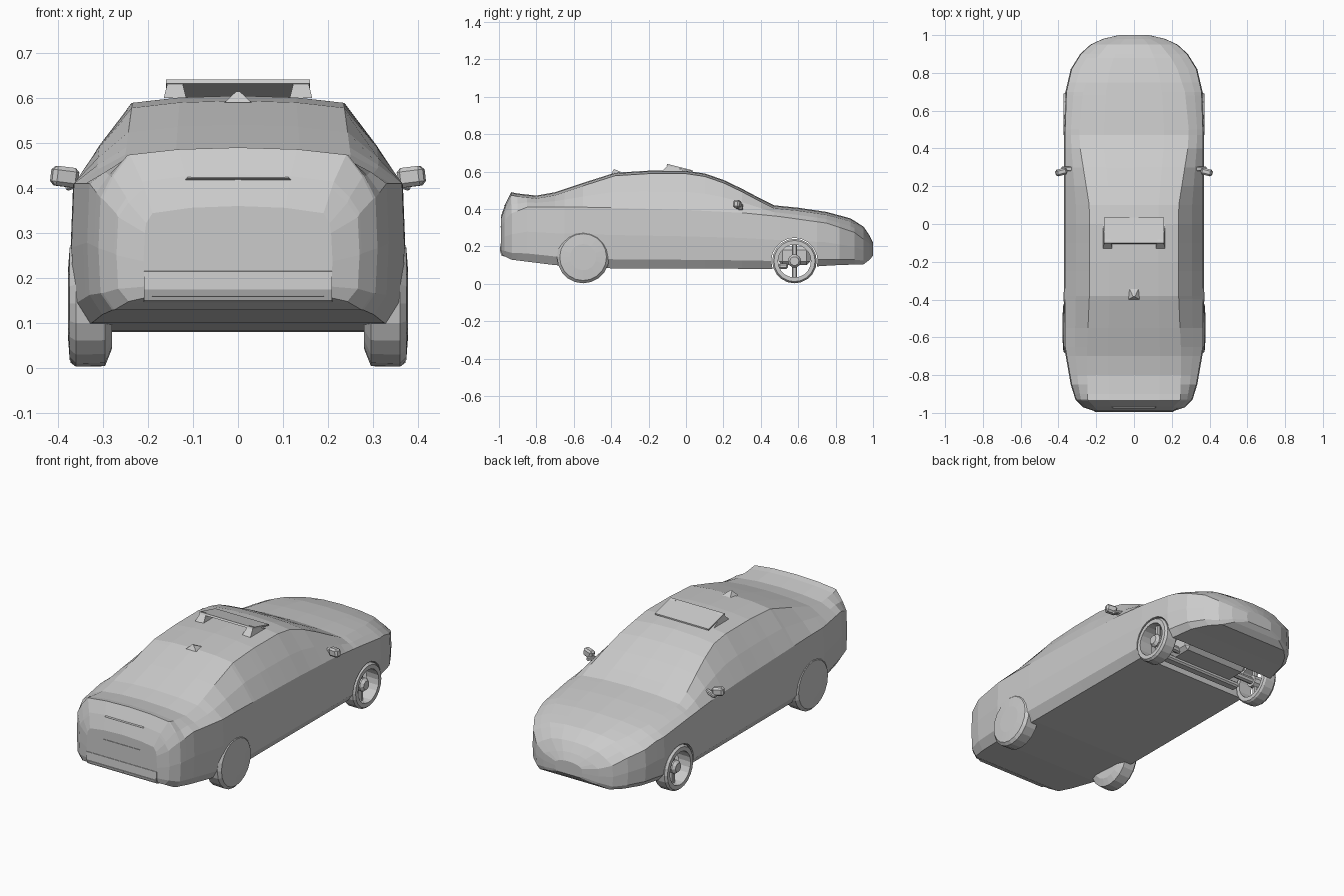
import bpy, bmesh, math
from mathutils import Matrix, Vector

cube = bpy.data.objects.get("Cube")
if cube:
    bpy.data.objects.remove(cube, do_unlink=True)

paint = bpy.data.materials.new("plain_grey")
paint.use_nodes = True
GREY = (0.6, 0.6, 0.6, 1)
paint.diffuse_color = GREY
paint.node_tree.nodes["Principled BSDF"].inputs["Base Color"].default_value = GREY


def finish(name, bm):
    bmesh.ops.recalc_face_normals(bm, faces=bm.faces)
    mesh = bpy.data.meshes.new(name)
    bm.to_mesh(mesh)
    bm.free()
    mesh.materials.append(paint)
    obj = bpy.data.objects.new(name, mesh)
    bpy.context.collection.objects.link(obj)
    return obj


def box(name, centre, size, bevel=0.0, tilt=0.0):
    bm = bmesh.new()
    bmesh.ops.create_cube(bm, size=1)
    bmesh.ops.scale(bm, vec=size, verts=bm.verts)
    if bevel:
        bmesh.ops.bevel(bm, geom=bm.edges[:], offset=bevel, segments=1, affect='EDGES')
    bmesh.ops.transform(bm, matrix=Matrix.Translation(centre) @ Matrix.Rotation(tilt, 4, 'X'),
                        verts=bm.verts)
    return finish(name, bm)


def turned(name, profile, y, z, closed=False, sides=20):
    """Turn (x, radius) points about an axle along x."""
    bm = bmesh.new()
    rings = []
    for x, r in profile:
        rings.append([bm.verts.new((x, y + r * math.cos(k * math.tau / sides),
                                    z + r * math.sin(k * math.tau / sides))) for k in range(sides)])
    pairs = list(zip(rings, rings[1:]))
    if closed:
        pairs.append((rings[-1], rings[0]))
    else:
        bm.faces.new(rings[0])
        bm.faces.new(rings[-1])
    for a, b in pairs:
        for k in range(sides):
            j = (k + 1) % sides
            bm.faces.new((a[k], a[j], b[j], b[k]))
    return finish(name, bm)


def prism(name, outline, half_width, taper=1.0):
    """Extrude a (y, z) outline across x, the upper points narrowed by taper."""
    bm = bmesh.new()
    low = min(z for y, z in outline)
    sides = [[bm.verts.new((s * half_width * (1 if z == low else taper), y, z))
              for y, z in outline] for s in (-1, 1)]
    for ring in sides:
        bm.faces.new(ring)
    n = len(outline)
    for k in range(n):
        j = (k + 1) % n
        bm.faces.new((sides[0][k], sides[0][j], sides[1][j], sides[1][k]))
    return finish(name, bm)


def along(keys, y):
    for (a, va), (b, vb) in zip(keys, keys[1:]):
        if y <= b:
            return va + (vb - va) * max(0, (y - a) / (b - a))
    return keys[-1][1]


# Body shape: value along y, tail to nose
WIDTH = [(-.99, .21), (-.97, .27), (-.93, .31), (-.85, .335), (-.65, .37), (-.4, .372), (.5, .37),
         (.7, .363), (.82, .335), (.9, .285), (.95, .23), (.98, .165), (1, .08)]
BOTTOM = [(-.99, .16), (-.94, .13), (-.7, .1), (-.4, .083), (.5, .08), (.8, .1), (.96, .105), (1, .15)]
SHOULDER = [(-.99, .3), (-.95, .37), (-.85, .41), (-.5, .41), (0, .395), (.3, .38), (.5, .36),
            (.75, .325), (.9, .275), (1, .2)]
TOP_WIDTH = [(-.99, .19), (-.93, .245), (-.7, .25), (-.35, .235), (.1, .237), (.4, .285), (.5, .29),
             (.7, .27), (.85, .22), (.95, .14), (1, .05)]
TOP = [(-.99, .36), (-.965, .43), (-.935, .49), (-.9, .483), (-.8, .472), (-.7, .49), (-.55, .54),
       (-.38, .594), (-.2, .605), (0, .605), (.1, .59), (.2, .556), (.3, .508), (.4, .455), (.47, .42),
       (.6, .407), (.75, .385), (.88, .35), (.95, .305), (.98, .26), (1, .22)]


def half_section(y):
    w, zb, zs, tw, zt = (along(k, y) for k in (WIDTH, BOTTOM, SHOULDER, TOP_WIDTH, TOP))
    crown = min(.016, (zt - zs) * .3)
    ze = zt - crown
    return [(0, zb), (w * .9, zb), (w * .985, zb + (zs - zb) * .15), (w, zb + (zs - zb) * .55),
            (w * .985, zs), ((w + tw) / 2 + .004, (zs + ze) / 2), (tw, ze),
            (tw * .55, zt - crown * .25), (0, zt)]


stations = sorted({y for keys in (WIDTH, TOP) for y, v in keys} | {-.25, -.1, .68})
bm = bmesh.new()
rings = []
for y in stations:
    half = half_section(y)
    loop = half + [(-x, z) for x, z in half[-2:0:-1]]
    rings.append([bm.verts.new((x, y, z)) for x, z in loop])
for a, b in zip(rings, rings[1:]):
    for k in range(len(a)):
        j = (k + 1) % len(a)
        bm.faces.new((a[k], a[j], b[j], b[k]))
bm.faces.new(rings[0])
bm.faces.new(rings[-1])
body = finish("body", bm)

# Open front wheel bay across the body
FRONT_Y, FRONT_Z = .58, .122
bay = turned("wheel_bay_cutter", [(-.5, .124), (.5, .124)], FRONT_Y, FRONT_Z)
bay.hide_render = True
cut = body.modifiers.new("wheel_bay", 'BOOLEAN')
cut.operation = 'DIFFERENCE'
cut.solver = 'EXACT'
cut.object = bay
bpy.context.view_layer.objects.active = body
bpy.ops.object.modifier_apply(modifier=cut.name)
bpy.data.objects.remove(bay, do_unlink=True)

# Front subframe and axle inside the bay
box("front_subframe", (0, FRONT_Y, .15), (.4, .17, .1), .02)
box("front_crossmember", (0, FRONT_Y - .06, .095), (.5, .05, .03), .008)
turned("front_axle", [(-.31, .018), (.31, .018)], FRONT_Y, FRONT_Z, sides=8)

for side, s in (("left", 1), ("right", -1)):
    # Open front wheel with hub and upright spokes
    turned(side + "_front_tyre", [(s * x, r) for x, r in (
        (.295, .09), (.295, .112), (.305, .119), (.36, .119), (.372, .11), (.372, .088))],
        FRONT_Y, FRONT_Z, closed=True)
    turned(side + "_front_hub", [(s * .3, .032), (s * .345, .036), (s * .36, .024)],
           FRONT_Y, FRONT_Z, sides=10)
    box(side + "_front_spoke", (s * .325, FRONT_Y, FRONT_Z), (.02, .025, .19), .005)

    # Closed rear wheel merged with the arch
    turned(side + "_rear_wheel", [(s * x, r) for x, r in (
        (.28, .1), (.295, .138), (.36, .14), (.374, .125), (.378, .07))], -.55, .143)

    # Door mirror with a short arm
    mirror = box(side + "_mirror", (0, 0, 0), (.06, .036, .044), .009)
    mirror.location = (s * .385, .275, .425)
    mirror.rotation_euler = (0, s * -.12, s * -.25)
    arm = box(side + "_mirror_arm", (0, 0, 0), (.07, .024, .018), .004)
    arm.location = (s * .35, .292, .412)
    arm.rotation_euler = (0, s * .3, 0)

    # Raised sunroof bracket
    bracket = prism(side + "_sunroof_bracket", [(-.13, .6), (0, .6), (-.09, .64)], .025, .6)
    bracket.location.x = s * .14

# Raised sunroof panel, open at the rear
prism("sunroof_panel", [(.035, .6), (.035, .607), (-.1, .641), (-.105, .632)], .16)

# Small roof aerial
prism("roof_aerial", [(-.4, .59), (-.33, .59), (-.385, .614)], .03, .15)

# Tail details: boot handle ledge, plate edge and bumper ledge
prism("boot_handle", [(-.94, .405), (-.975, .421), (-.94, .432)], .14, .8)
box("plate_edge", (0, -.985, .305), (.22, .016, .006))
prism("bumper_ledge", [(-.92, .135), (-.985, .15), (-.995, .175), (-.992, .215), (-.94, .23)], .215, .97)
